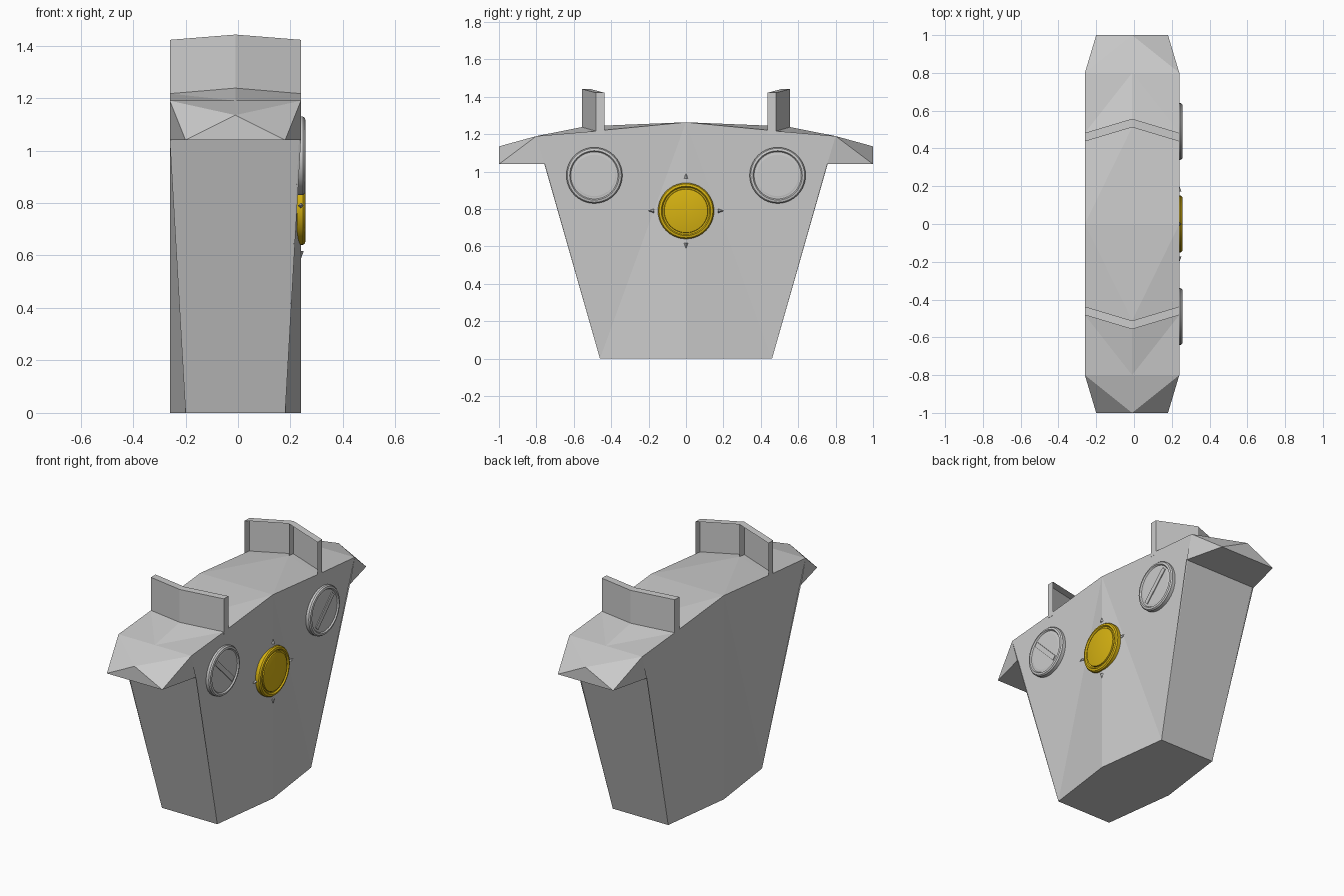
import bpy, bmesh, math
from mathutils import Matrix, Vector

if "Cube" in bpy.data.objects:
    bpy.data.objects.remove(bpy.data.objects["Cube"])

CX = -0.01   # the shell is centred slightly off x = 0 to balance the discs


def material(name, rgb):
    m = bpy.data.materials.new(name)
    m.diffuse_color = (*rgb, 1)
    m.use_nodes = True
    m.node_tree.nodes["Principled BSDF"].inputs["Base Color"].default_value = m.diffuse_color
    return m


GREY = material("light_grey", (0.6, 0.6, 0.6))
GOLD = material("gold", (0.68, 0.45, 0.006))


def finish(bm, name, mat, smooth=False):
    bmesh.ops.remove_doubles(bm, verts=bm.verts, dist=0.0001)
    bmesh.ops.recalc_face_normals(bm, faces=bm.faces)
    me = bpy.data.meshes.new(name)
    bm.to_mesh(me)
    bm.free()
    me.materials.append(mat)
    ob = bpy.data.objects.new(name, me)
    bpy.context.collection.objects.link(ob)
    if smooth:
        bpy.context.view_layer.objects.active = ob
        ob.select_set(True)
        bpy.ops.object.shade_smooth_by_angle(angle=math.radians(30))
        ob.select_set(False)
    return ob


# Body: one quarter described by named points, mirrored to four quarters
def body():
    bm = bmesh.new()
    W, N = 0.25, 0.19
    p = dict(
        bm=(W, 0, 0), bc=(N, .46, 0), b0=(0, 0, 0), b1=(0, .46, 0),
        t0=(W, 0, 1.264), ti=(W, .437, 1.222), to=(W, .482, 1.217), ts=(W, .8, 1.19),
        r0=(0, 0, 1.264), ri=(0, .512, 1.243), ro=(0, .557, 1.238), rs=(0, .8, 1.19),
        c=(W, .755, 1.04), cm=(0, .755, 1.04),
        e=(N, 1, 1.04), em=(0, 1, 1.04), pk=(0, 1, 1.135))
    faces = ["b0 bm bc b1",                                          # bottom
             "bc bm t0", "bc t0 ti", "bc ti to", "bc to ts", "bc ts c",   # side
             "c ts e", "c e em cm", "e pk em", "ts rs pk", "ts pk e",     # end wing
             "b1 bc c cm",                                           # end wall
             "t0 r0 ri", "t0 ri ti", "ti ri ro to", "to ro rs", "to rs ts"]  # top
    for sx in (1, -1):
        for sy in (1, -1):
            v = {k: bm.verts.new((CX + sx * x, sy * y, z)) for k, (x, y, z) in p.items()}
            for f in faces:
                bm.faces.new([v[k] for k in f.split()])
    finish(bm, "body", GREY)


# Chevron fin standing across the top
def fin(name, s):
    bm = bmesh.new()
    for sx in (1, -1):
        def ring(ze, zc):
            return [bm.verts.new((CX + sx * x, s * y, z)) for x, y, z in
                    ((.25, .437, ze), (.25, .482, ze), (0, .557, zc), (0, .512, zc))]
        lo, hi = ring(1.20, 1.22), ring(1.422, 1.442)
        bm.faces.new(lo)
        bm.faces.new(hi)
        for i in range(3):
            bm.faces.new((lo[i], lo[i + 1], hi[i + 1], hi[i]))
    finish(bm, name, GREY)


# Round button turned from a (radius, x) profile
def disc(name, y, z, profile, mat, n=40):
    bm = bmesh.new()
    rings = [[bm.verts.new((x, y + r * math.cos(2 * math.pi * i / n),
                            z + r * math.sin(2 * math.pi * i / n))) for i in range(n)]
             for r, x in profile]
    for a, b in zip(rings, rings[1:]):
        for i in range(n):
            j = (i + 1) % n
            bm.faces.new((a[i], a[j], b[j], b[i]))
    bm.faces.new(rings[0])
    bm.faces.new(rings[-1])
    finish(bm, name, mat, True)


# Low ridge across a button
def bar(name, y, z, angle):
    bm = bmesh.new()
    bmesh.ops.create_cube(bm, size=1, matrix=Matrix.Translation((.250, y, z))
                          @ Matrix.Rotation(angle, 4, 'X') @ Matrix.Diagonal((.012, .226, .03, 1)))
    finish(bm, name, GREY)


# Small pointer aimed away from the gold button
def pointer(name, angle):
    bm = bmesh.new()
    bmesh.ops.create_cone(bm, segments=4, radius1=.011, radius2=0, depth=.03, cap_ends=True)
    d = Vector((0, math.cos(angle), math.sin(angle)))
    rot = d.to_track_quat('Z', 'Y').to_matrix().to_4x4()
    bmesh.ops.transform(bm, verts=bm.verts,
                        matrix=Matrix.Translation(Vector((.24, 0, .79)) + d * .187) @ rot)
    finish(bm, name, GREY)


body()
rim = [(.150, .225), (.150, .247), (.144, .255), (.132, .258), (.126, .250), (.118, .249)]
for side, s in (("front", -1), ("back", 1)):
    fin(side + "_fin", s)
    disc(side + "_button", s * .49, .98, rim + [(.113, .251), (.110, .251)], GREY)
    bar(side + "_button_bar", s * .49, .98, s * math.pi / 4)
disc("gold_button", 0, .79, rim + [(.116, .256), (.110, .258)], GOLD)
for i in range(4):
    pointer("pointer_%d" % (i + 1), i * math.pi / 2)
